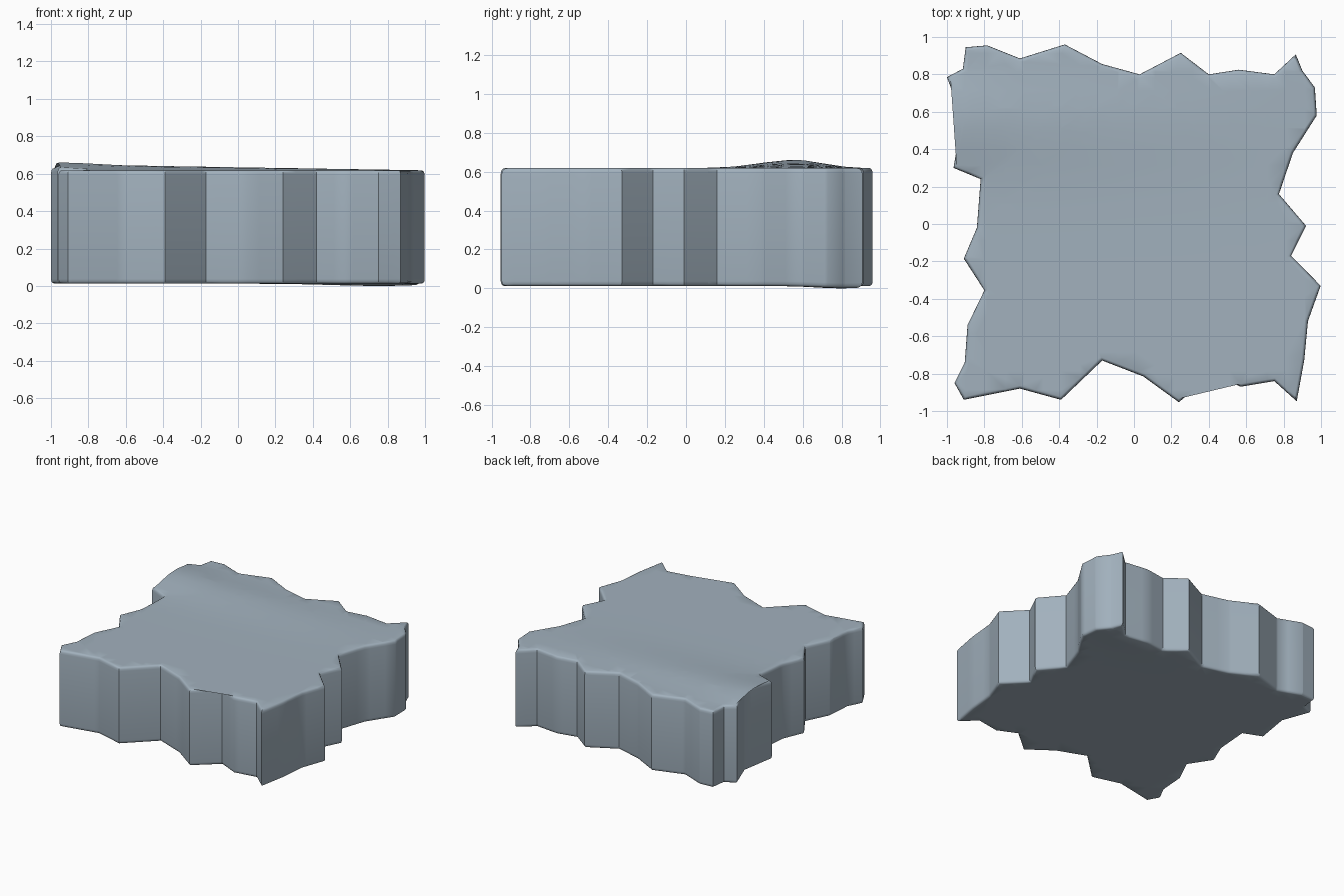
import bpy, bmesh, math
from mathutils import Vector

if "Cube" in bpy.data.objects:
    bpy.data.objects.remove(bpy.data.objects["Cube"])

# Jagged outline of the slab, counter-clockwise from front left
OUTLINE = [(-.91, -.94), (-.61, -.88), (-.39, -.94), (-.17, -.73), (.05, -.815),
           (.24, -.953), (.42, -.80), (.57, -.87), (.75, -.84), (.87, -.948),
           (.91, -.73), (.93, -.52), (.998, -.33), (.84, -.17), (.92, -.01),
           (.775, .16), (.85, .38), (.977, .58), (.967, .73), (.90, .82),
           (.865, .907), (.75, .80), (.56, .825), (.40, .80), (.25, .915),
           (.03, .80), (-.17, .855), (-.37, .96), (-.61, .885), (-.785, .955),
           (-.90, .945), (-.915, .83), (-1, .785), (-.92, .57), (-.965, .30),
           (-.82, .24), (-.84, -.02), (-.91, -.185), (-.80, -.355),
           (-.89, -.54), (-.905, -.74), (-.96, -.85)]
# Rounded rim: (inset, height)
RIM = [(.015, .012), (.007, .016), (.002, .024), (0, .037),
       (0, .590), (.002, .604), (.007, .614), (.015, .618)]


def inset_point(i, d):
    """Mitred inward offset of one outline corner."""
    n = len(OUTLINE)
    p, a, b = (Vector(OUTLINE[k % n]) for k in (i, i - 1, i + 1))
    e1, e2 = (p - a).normalized(), (b - p).normalized()
    n1, n2 = Vector((-e1.y, e1.x)), Vector((-e2.y, e2.x))
    return p + (n1 + n2) * d / max(.25, 1 + n1.dot(n2))


def ridge(x, y):
    """Low rise along the back of the top, highest at the left."""
    w = .28 if y < .56 else .20
    peak = max(0, 1 - math.hypot(x + .9, y - .56) / .3)
    return .0165 * (1 - x) * math.exp(-((y - .56) / w) ** 2) + .012 * peak


def dip(x, y):
    """Slight sag of the underside at the back right."""
    return -.012 * math.exp(-((x - .75) / .35) ** 2 - ((y - .8) / .18) ** 2)


# Slab body: stacked rings with caps
bm = bmesh.new()
n = len(OUTLINE)
rings = [[bm.verts.new((*inset_point(i, d), z)) for i in range(n)] for d, z in RIM]
for lo, hi in zip(rings, rings[1:]):
    for i in range(n):
        j = (i + 1) % n
        bm.faces.new((lo[i], lo[j], hi[j], hi[i]))
caps = [bm.faces.new(rings[0][::-1]), bm.faces.new(rings[-1])]
bmesh.ops.triangulate(bm, faces=caps)

# Grid cuts so the caps can undulate
for k in range(-9, 10):
    for axis in ((1, 0, 0), (0, 1, 0)):
        bmesh.ops.bisect_plane(bm, geom=bm.verts[:] + bm.edges[:] + bm.faces[:],
                               dist=1e-5, plane_co=Vector(axis) * (k * .1 + .013),
                               plane_no=axis)
for v in bm.verts:
    x, y, z = v.co
    if z > .5:
        v.co.z += ridge(x, y)
    elif z < .1:
        v.co.z += dip(x, y)
bmesh.ops.recalc_face_normals(bm, faces=bm.faces[:])

mesh = bpy.data.meshes.new("stone_slab")
bm.to_mesh(mesh)
bm.free()
slab = bpy.data.objects.new("stone_slab", mesh)
bpy.context.collection.objects.link(slab)

mat = bpy.data.materials.new("blue grey stone")
mat.diffuse_color = (.36, .44, .51, 1)
mat.use_nodes = True
mat.node_tree.nodes["Principled BSDF"].inputs["Base Color"].default_value = mat.diffuse_color
mesh.materials.append(mat)

bpy.context.view_layer.objects.active = slab
slab.select_set(True)
bpy.ops.object.shade_smooth_by_angle(angle=math.radians(40))
